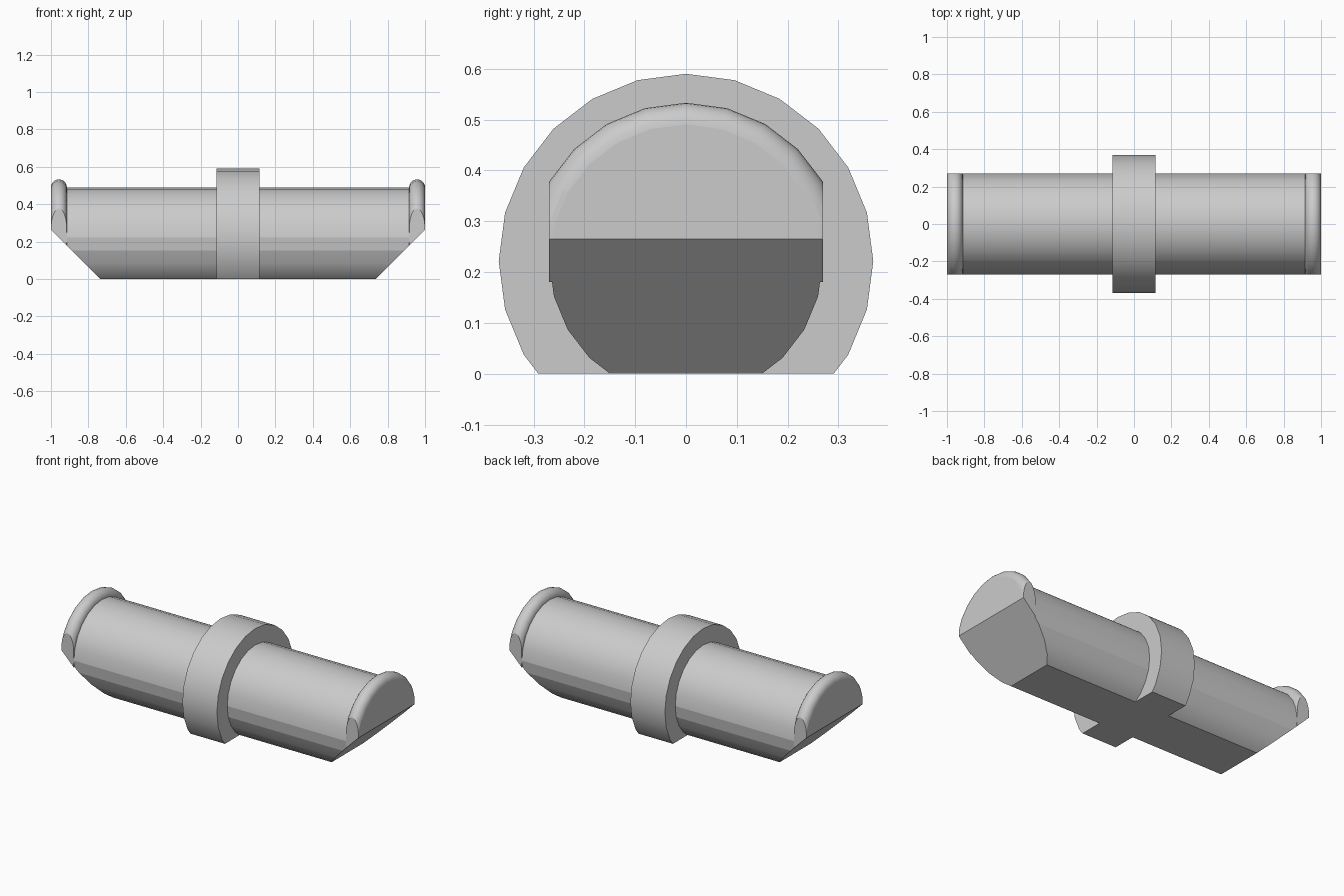
import bpy, bmesh, math
from mathutils import Vector

cube = bpy.data.objects.get("Cube")
if cube:
    bpy.data.objects.remove(cube, do_unlink=True)

SIDES = 24
AXIS_Z = 0.2215     # height of the shared long axis
BARREL_R = 0.269
LIP_R = 0.0425      # radius of the rounded end lips
COLLAR_R = 0.3685
COLLAR_HALF = 0.116

GREY = (0.6, 0.6, 0.6, 1)
grey = bpy.data.materials.new("light grey")
grey.use_nodes = True
grey.diffuse_color = GREY
grey.node_tree.nodes["Principled BSDF"].inputs["Base Color"].default_value = GREY


def revolve(bm, profile):
    """Turn (x, radius) points about the long axis and cap both ends."""
    rings = []
    for x, r in profile:
        angles = [math.tau * i / SIDES for i in range(SIDES)]
        rings.append([bm.verts.new((x, r * math.cos(a), AXIS_Z + r * math.sin(a)))
                      for a in angles])
    for a, b in zip(rings, rings[1:]):
        for i in range(SIDES):
            j = (i + 1) % SIDES
            bm.faces.new((a[i], a[j], b[j], b[i]))
    bm.faces.new(rings[0])
    bm.faces.new(rings[-1])
    bmesh.ops.recalc_face_normals(bm, faces=bm.faces)


def slice_off(bm, point, normal):
    """Remove everything on the normal's side of a plane and close the cut."""
    geom = bm.verts[:] + bm.edges[:] + bm.faces[:]
    cut = bmesh.ops.bisect_plane(bm, geom=geom, dist=1e-5, plane_co=Vector(point),
                                 plane_no=Vector(normal).normalized(), clear_outer=True)
    edges = [e for e in cut["geom_cut"] if isinstance(e, bmesh.types.BMEdge)]
    bmesh.ops.edgeloop_fill(bm, edges=edges)
    bmesh.ops.recalc_face_normals(bm, faces=bm.faces)


def finish(bm, name):
    mesh = bpy.data.meshes.new(name)
    bm.to_mesh(mesh)
    bm.free()
    mesh.materials.append(grey)
    obj = bpy.data.objects.new(name, mesh)
    bpy.context.collection.objects.link(obj)
    bpy.ops.object.select_all(action="DESELECT")
    obj.select_set(True)
    bpy.context.view_layer.objects.active = obj
    bpy.ops.object.shade_smooth_by_angle(angle=math.radians(30))
    for face in mesh.polygons:      # caps and cuts stay flat
        if len(face.vertices) > 4:
            face.use_smooth = False


# Barrel with a half-round lip at each end
STEPS = 12
lip = [(1 - LIP_R + LIP_R * math.cos(math.pi * i / STEPS),
        BARREL_R + LIP_R * math.sin(math.pi * i / STEPS)) for i in range(STEPS + 1)]
bm = bmesh.new()
revolve(bm, [(-x, r) for x, r in lip] + lip[::-1])
slice_off(bm, (0, 0, 0), (0, 0, -1))                # flat base
for side in (-1, 1):
    slice_off(bm, (side * 0.735, 0, 0), (side, 0, -1))   # sloped end undersides
    slice_off(bm, (0, side * 0.27, 0), (0, side, 0))     # trimmed lip sides
finish(bm, "barrel")

# Wide collar around the middle
bm = bmesh.new()
revolve(bm, [(-COLLAR_HALF, COLLAR_R), (COLLAR_HALF, COLLAR_R)])
slice_off(bm, (0, 0, 0), (0, 0, -1))
finish(bm, "collar")
